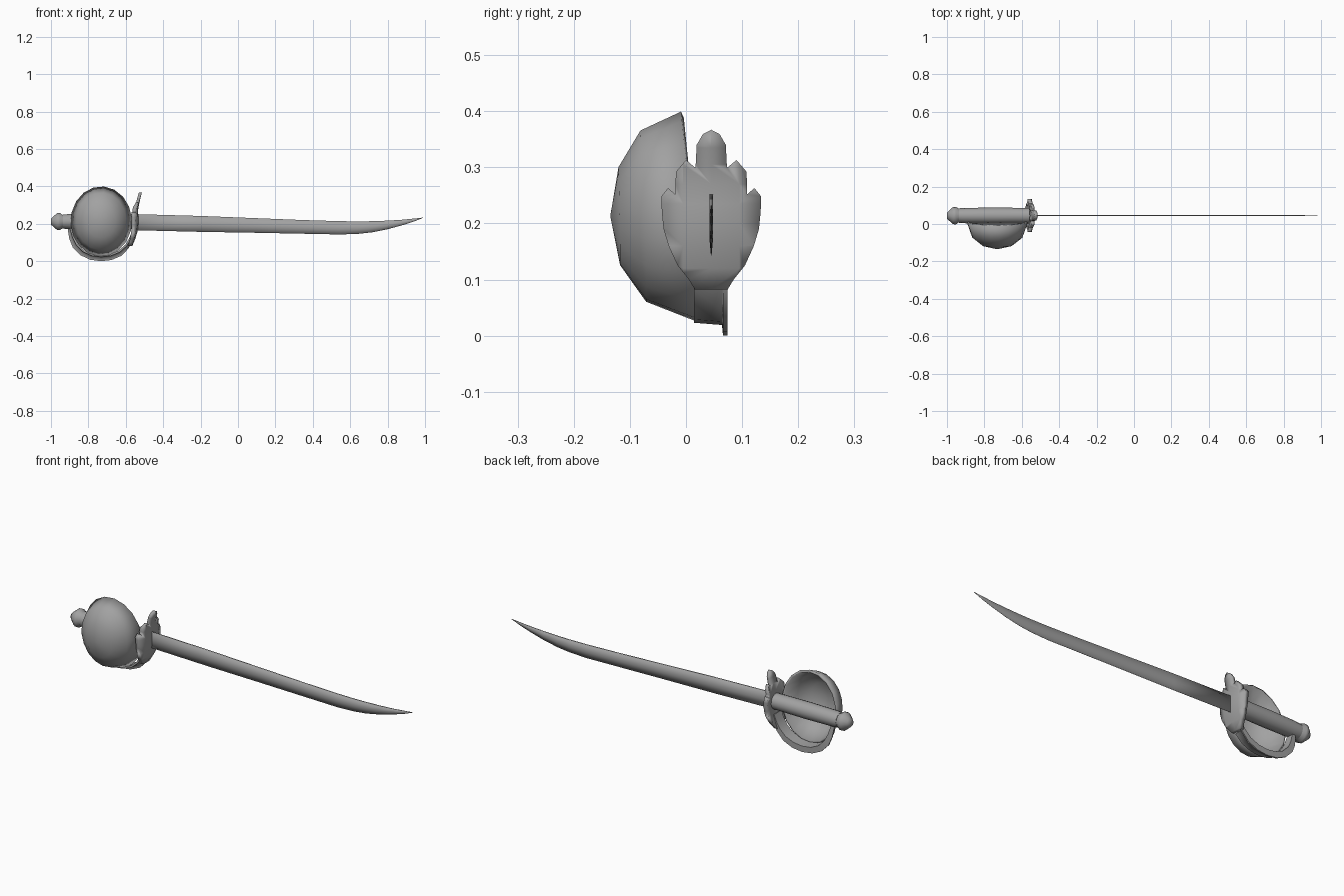
import bpy, bmesh, math
from mathutils import Vector

if "Cube" in bpy.data.objects:
    bpy.data.objects.remove(bpy.data.objects["Cube"])

CY, CZ = 0.045, 0.212   # axis of the grip

# Dark steel shared by every part
steel = bpy.data.materials.new("dark_steel")
steel.diffuse_color = (0.36, 0.36, 0.36, 1)
steel.use_nodes = True
steel.node_tree.nodes["Principled BSDF"].inputs["Base Color"].default_value = steel.diffuse_color


def finish(name, bm, angle=40):
    bmesh.ops.recalc_face_normals(bm, faces=bm.faces[:])
    me = bpy.data.meshes.new(name)
    bm.to_mesh(me)
    bm.free()
    me.materials.append(steel)
    ob = bpy.data.objects.new(name, me)
    bpy.context.collection.objects.link(ob)
    bpy.ops.object.select_all(action='DESELECT')
    bpy.context.view_layer.objects.active = ob
    ob.select_set(True)
    bpy.ops.object.shade_smooth_by_angle(angle=math.radians(angle))
    return ob


def loft(name, sections, angle=40):
    """Skin a row of closed cross-sections and cap both ends."""
    bm = bmesh.new()
    rows = [[bm.verts.new(p) for p in s] for s in sections]
    n = len(rows[0])
    for a, b in zip(rows, rows[1:]):
        for i in range(n):
            j = (i + 1) % n
            bm.faces.new((a[i], a[j], b[j], b[i]))
    bm.faces.new(rows[0])
    bm.faces.new(rows[-1])
    return finish(name, bm, angle)


def lathe(name, profile, sides=14):
    angs = [2 * math.pi * i / sides for i in range(sides)]
    loft(name, [[(x, CY + r * math.cos(a), CZ + r * math.sin(a)) for a in angs]
                for x, r in profile], 50)


def interp(table, t):
    for (a, va), (b, vb) in zip(table, table[1:]):
        if t <= b:
            return va + (vb - va) * max(0, (t - a) / (b - a))
    return table[-1][1]


# Blade: x, spine height, edge height
blade = [(-0.56, .252, .166), (-0.2, .242, .157), (0.1, .230, .152),
         (0.35, .220, .147), (0.55, .214, .143), (0.65, .213, .147),
         (0.72, .214, .155), (0.80, .217, .171), (0.88, .222, .193),
         (0.94, .228, .212), (0.988, .233, .231)]
sections = []
for x, top, low in blade:
    w = 0.0035 * min(1, 0.2 + (top - low) / 0.07)
    mid = top + (low - top) * 0.55
    sections.append([(x, CY - w, top), (x, CY + w, top), (x, CY + w, mid),
                     (x, CY + 0.0006, low), (x, CY - 0.0006, low), (x, CY - w, mid)])
loft("blade", sections, 180)

# Grip and pommel
lathe("grip", [(-0.935, .039), (-0.90, .041), (-0.75, .043), (-0.57, .041), (-0.545, .041)])
lathe("pommel", [(-1.0, .016), (-0.99, .026), (-0.967, .046), (-0.952, .047),
                 (-0.938, .037), (-0.925, .037)])

# Bowl guard: half ellipsoid with its pole toward the front
bm = bmesh.new()
bx, bz, rx, rz, seg = -0.731, 0.213, 0.164, 0.187, 18
rings = []
for deg in (0, 35, 62):
    t = math.radians(deg)
    ring = []
    for i in range(seg):
        a = 2 * math.pi * i / seg + math.pi / seg / 2
        s, c = math.sin(a), math.cos(a)
        rim = min(0.015, 0.010 - 0.019 * s)
        ring.append(bm.verts.new((bx + rx * math.cos(t) * c,
                                  rim + (-0.135 - rim) * math.sin(t),
                                  bz + rz * math.cos(t) * s)))
    rings.append(ring)
pole = bm.verts.new((bx, -0.135, bz))
for i in range(seg):
    j = (i + 1) % seg
    for a, b in zip(rings, rings[1:]):
        bm.faces.new((a[i], a[j], b[j], b[i]))
    bm.faces.new((rings[-1][i], rings[-1][j], pole))
bowl = finish("bowl_guard", bm, 60)
mod = bowl.modifiers.new("thickness", 'SOLIDIFY')
mod.thickness, mod.offset = 0.012, -1
# the open shell's normals must face away from its hollow
if bowl.data.polygons[-1].normal.y > 0:
    bowl.data.flip_normals()

# Knuckle bow: band with an outward lip, swept from shell to pommel
path = [(-.556, .150), (-.570, .115), (-.592, .079), (-.630, .045), (-.680, .025),
        (-.731, .019), (-.785, .026), (-.832, .048), (-.868, .085),
        (-.888, .125), (-.900, .165), (-.905, .195)]
lip = [(0, 0), (.3, 1), (.75, 1), (1, .2)]
width = [(0, 1), (.7, 1), (1, .45)]
sections = []
for i, p in enumerate(path):
    t = i / (len(path) - 1)
    a, b = path[max(i - 1, 0)], path[min(i + 1, len(path) - 1)]
    d = Vector((b[0] - a[0], b[1] - a[1])).normalized()
    nx, nz = d.y, -d.x
    if nx * (p[0] - bx) + nz * (p[1] - bz) < 0:
        nx, nz = -nx, -nz
    h, w = 0.019 * interp(lip, t), interp(width, t)
    shape = [(-.031, -.004), (.019, 0), (.021, h), (.029, h), (.029, -.012), (-.031, -.014)]
    sections.append([(p[0] + nx * o, CY + y * w, p[1] + nz * o) for y, o in shape])
loft("knuckle_bow", sections, 80)

# Scalloped shell guard: mirrored outline, sliced in height and bent
half = [(.029, .082), (.040, .100), (.060, .125), (.076, .160), (.085, .190),
        (.088, .220), (.089, .248), (.077, .263), (.064, .252), (.063, .292),
        (.045, .313), (.028, .299), (.026, .340), (.015, .359), (0, .367)]
outline = half + [(-y, z) for y, z in reversed(half[:-1])]
bm = bmesh.new()
bm.faces.new([bm.verts.new((0, CY + y, z)) for y, z in outline])


def cut(co, no):
    bmesh.ops.bisect_plane(bm, geom=bm.verts[:] + bm.edges[:] + bm.faces[:],
                           plane_co=co, plane_no=no)


for z in (.12, .16, .20, .235, .27, .305, .335):
    cut((0, 0, z), (0, 0, 1))
for y in (-.05, 0, .05):
    cut((0, CY + y, 0), (0, 1, 0))
front = [(.08, -.566), (.12, -.549), (.17, -.534), (.22, -.531),
         (.27, -.535), (.31, -.528), (.367, -.514)]
out = bmesh.ops.extrude_face_region(bm, geom=bm.faces[:])
back = {v for v in out["geom"] if isinstance(v, bmesh.types.BMVert)}
for v in bm.verts:
    v.co.x = interp(front, v.co.z) - 2.0 * (v.co.y - CY) ** 2
    if v in back:
        v.co.x -= 0.022 if v.co.z < .3 else 0.016
finish("shell_guard", bm, 180)
